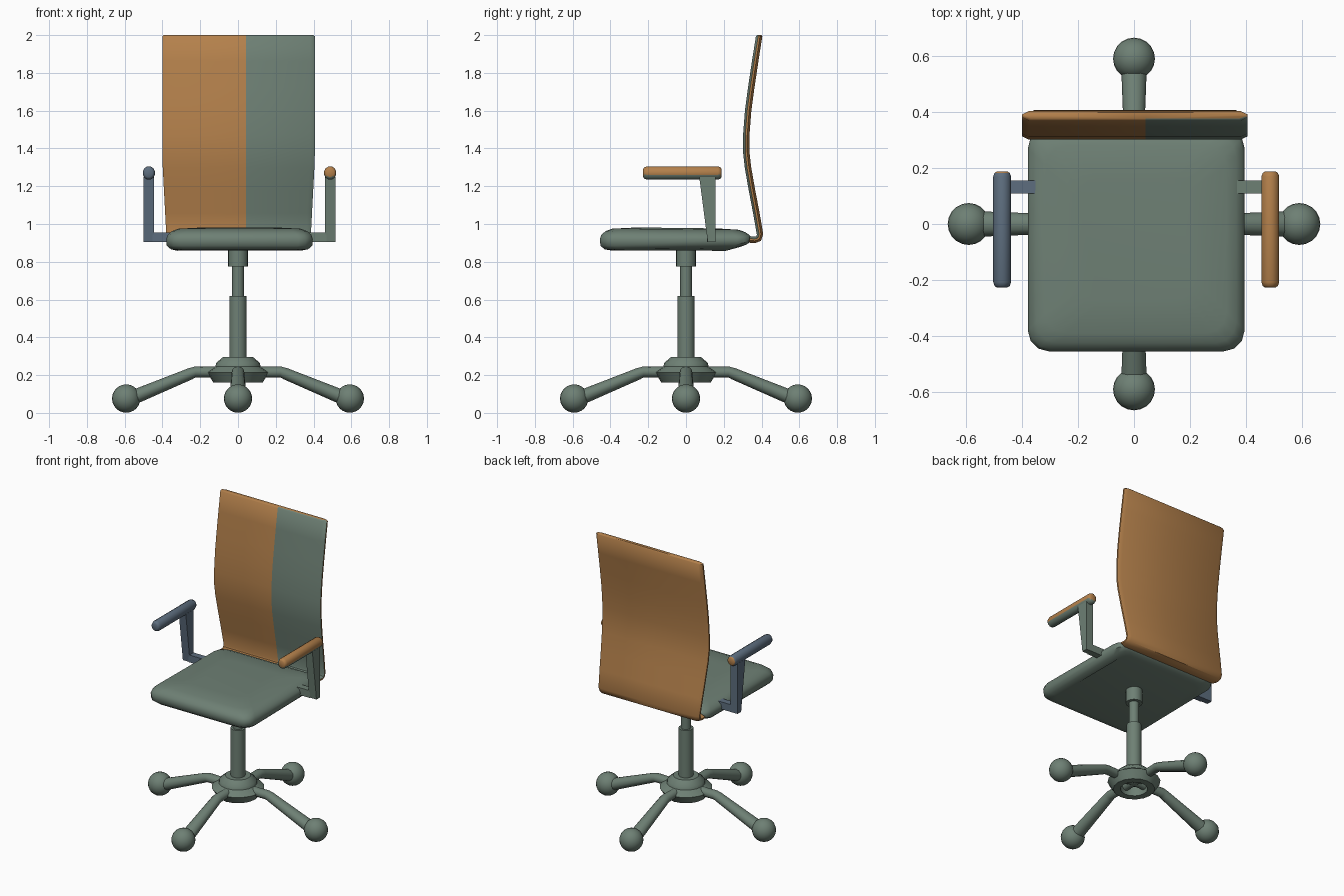
import bpy, bmesh, math
from mathutils import Vector

if "Cube" in bpy.data.objects:
    bpy.data.objects.remove(bpy.data.objects["Cube"])


def material(name, rgb):
    m = bpy.data.materials.new(name)
    m.diffuse_color = (*rgb, 1)
    m.use_nodes = True
    m.node_tree.nodes["Principled BSDF"].inputs["Base Color"].default_value = m.diffuse_color
    return m


GREEN = material("grey_green", (0.155, 0.215, 0.175))
ORANGE = material("tan_orange", (0.45, 0.215, 0.07))
SLATE = material("slate_blue", (0.11, 0.155, 0.21))
CX = 0.008  # upper half sits slightly right of centre


def loft(name, rings, mats, rule=None, closed=False, angle=40):
    """Skin a list of equal-length point rings; cap the ends unless closed."""
    bm = bmesh.new()
    vs = [[bm.verts.new(p) for p in r] for r in rings]
    n = len(rings[0])
    pairs = list(zip(vs, vs[1:])) + ([(vs[-1], vs[0])] if closed else [])
    for a, b in pairs:
        for i in range(n):
            j = (i + 1) % n
            bm.faces.new((a[i], a[j], b[j], b[i]))
    if not closed:
        bm.faces.new(vs[0])
        bm.faces.new(vs[-1])
    bmesh.ops.recalc_face_normals(bm, faces=bm.faces)
    if rule:
        for f in bm.faces:
            f.material_index = rule(f)
    me = bpy.data.meshes.new(name)
    bm.to_mesh(me)
    bm.free()
    ob = bpy.data.objects.new(name, me)
    bpy.context.collection.objects.link(ob)
    for m in mats:
        me.materials.append(m)
    bpy.ops.object.select_all(action='DESELECT')
    ob.select_set(True)
    bpy.context.view_layer.objects.active = ob
    bpy.ops.object.shade_smooth_by_angle(angle=math.radians(angle))
    return ob


def lathe(name, profile, sides=20, closed=False):
    rings = [[(r * math.cos(2 * math.pi * i / sides), r * math.sin(2 * math.pi * i / sides), z)
              for i in range(sides)] for r, z in profile]
    return loft(name, rings, [GREEN], closed=closed)


# gas lift column
lathe("column", [(0.046, 0.20), (0.046, 0.62), (0.031, 0.62), (0.031, 0.775),
                 (0.052, 0.775), (0.052, 0.875)])
# hollow hub
lathe("hub", [(0.03, 0.295), (0.08, 0.295), (0.115, 0.265), (0.12, 0.245), (0.165, 0.215),
              (0.13, 0.16), (0.085, 0.16), (0.085, 0.25), (0.03, 0.25)], 16, closed=True)

# legs and ball feet
for k in range(4):
    a = k * math.pi / 2
    out, side = Vector((math.cos(a), math.sin(a), 0)), Vector((-math.sin(a), math.cos(a), 0))
    rings = []
    for r, z, w, h in [(0.0, 0.215, 0.028, 0.028), (0.225, 0.217, 0.033, 0.029),
                       (0.25, 0.208, 0.034, 0.029), (0.54, 0.088, 0.045, 0.036),
                       (0.59, 0.07, 0.045, 0.036)]:
        up = Vector((0, 0, 1)) + out * (0.35 if r > 0.24 else 0)
        rings.append([out * r + Vector((0, 0, z)) + side * w * math.cos(t) + up * h * math.sin(t)
                      for t in [2 * math.pi * i / 12 for i in range(12)]])
    loft("leg", rings, [GREEN])
    bpy.ops.mesh.primitive_uv_sphere_add(segments=20, ring_count=12, radius=0.075,
                                         location=out * 0.592 + Vector((0, 0, 0.076)))
    ball = bpy.context.object
    ball.name = "ball_foot"
    ball.data.materials.append(GREEN)
    bpy.ops.object.shade_smooth()

# seat cushion: stacked rounded rectangles, underside rising at the back
rings = []
for z, inset in [(0.86, 0.06), (0.866, 0.025), (0.885, 0.003), (0.92, 0.0), (0.943, 0.008),
                 (0.962, 0.03), (0.975, 0.065), (0.981, 0.18)]:
    hx, hy, c = 0.388 - inset, 0.401 - inset, 0.075
    ring = []
    for q, (sx, sy) in enumerate([(1, 1), (-1, 1), (-1, -1), (1, -1)]):
        for s in range(4):
            t = math.pi / 2 * (q + s / 3)
            x = CX + sx * (hx - c) + c * math.cos(t)
            y = -0.055 + sy * (hy - c) + c * math.sin(t)
            lift = max(0, y - 0.2) * 0.28 * max(0, (0.95 - z) / 0.09)
            drop = max(0, y + 0.2) * 0.012
            ring.append((x, y, z + lift - drop))
    rings.append(ring)
loft("seat", rings, [GREEN], angle=50)

# curved backrest: front right strip is green, the rest orange
path = [(0.335, 0.918), (0.365, 0.916), (0.384, 0.922), (0.392, 0.945), (0.372, 1.06),
        (0.349, 1.18), (0.328, 1.30), (0.319, 1.38), (0.319, 1.47), (0.329, 1.60),
        (0.345, 1.72), (0.366, 1.86), (0.387, 1.994), (0.388, 2.0)]
rings = []
for i, (y, z) in enumerate(path):
    p, q = path[max(i - 1, 0)], path[min(i + 1, len(path) - 1)]
    d = Vector((0, q[0] - p[0], q[1] - p[1])).normalized()
    n = Vector((0, d.z, -d.y))
    if i >= len(path) - 2:
        n = Vector((0, 1, 0))
    t = 0.011 if i == len(path) - 1 else 0.017
    w = 0.404 - 0.022 * min(1, max(0, (1.35 - z) / 0.42))
    if i == len(path) - 1:
        w -= 0.008
    xl, xr = 0.003 - w, 0.003 + w
    rings.append([Vector((x, y, z)) + n * (t * s) for x, s in
                  [(xl, -0.3), (xl + 0.025, -1), (0.042, -1), (xr - 0.025, -1), (xr, -0.3),
                   (xr, 0.3), (xr - 0.025, 1), (0.042, 1), (xl + 0.025, 1), (xl, 0.3)]])


def back_rule(f):
    f.normal_update()
    front = f.normal.y < -0.15 or (f.normal.z > 0.7 and f.calc_center_median().z < 1)
    return 1 if front and f.calc_center_median().x > 0.042 else 0


loft("backrest", rings, [ORANGE, GREEN], back_rule, angle=50)


def pad_rule(f, left):
    f.normal_update()
    if left:
        return 1 if f.normal.y > 0.5 else 0
    return 1 if f.normal.z < -0.3 else 0


# armrests: bracket, tapered post and rounded pad on each side
for left, s in ((True, -1), (False, 1)):
    mat = SLATE if left else GREEN

    def slab(name, x0, x1, profile):
        loft(name, [[(CX + s * x, y, z) for y, z in profile] for x in (x0, x1)], [mat])

    slab("arm_bracket", 0.33, 0.46, [(0.11, 0.905), (0.155, 0.905), (0.155, 0.955), (0.11, 0.955)])
    slab("arm_post", 0.453, 0.507, [(0.115, 0.905), (0.155, 0.905), (0.155, 1.25), (0.07, 1.25)])
    rings = []
    for y, k in [(-0.227, 0.6), (-0.222, 0.85), (-0.208, 1), (0.17, 1), (0.183, 0.85), (0.188, 0.6)]:
        rings.append([(CX + s * 0.48 + 0.033 * k * math.cos(t), y, 1.27 + 0.036 * k * math.sin(t))
                      for t in [2 * math.pi * (i + 0.5) / 12 for i in range(12)]])
    loft("arm_pad", rings, [SLATE, ORANGE] if left else [ORANGE, GREEN],
         lambda f: pad_rule(f, left), angle=50)
